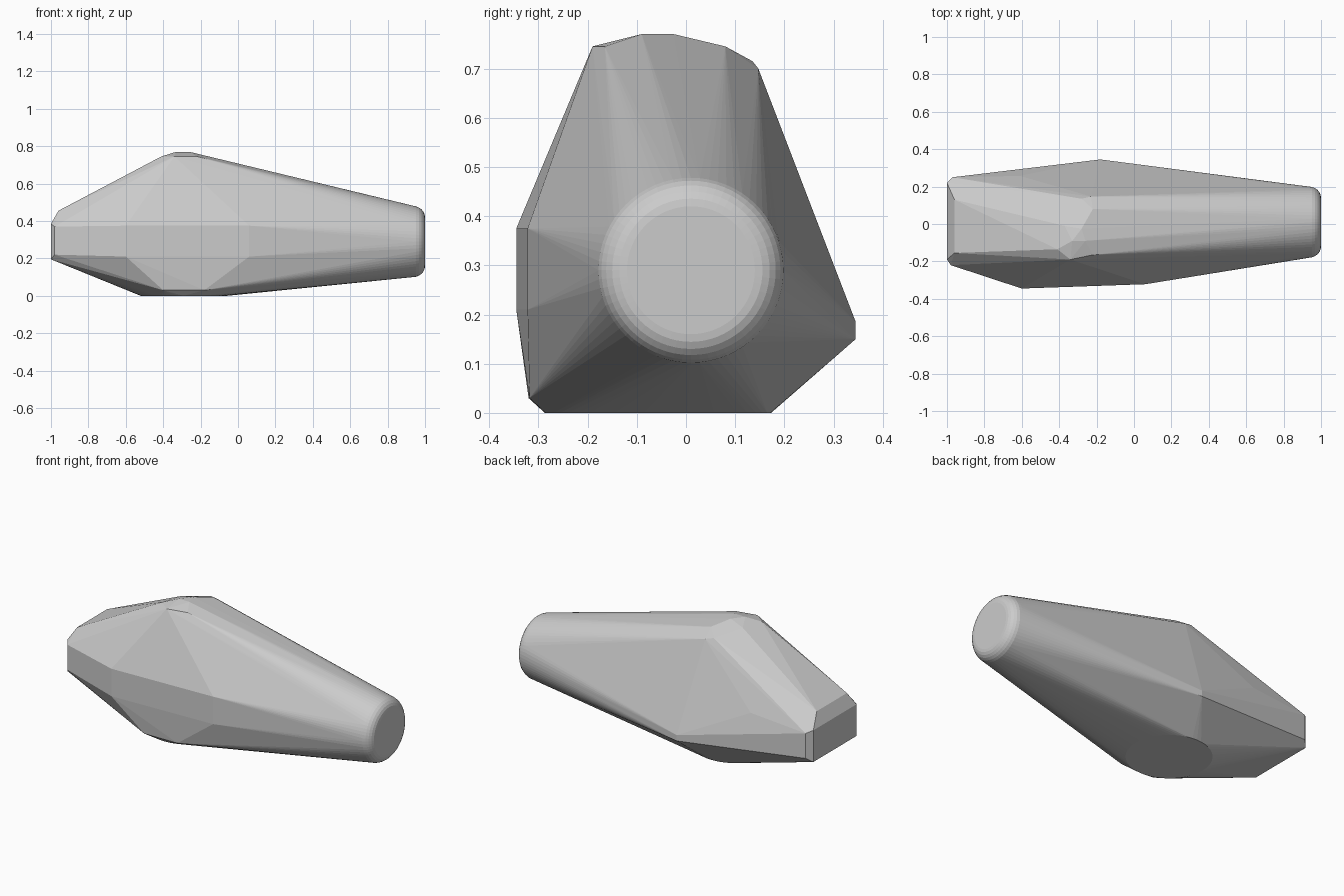
import bpy, bmesh
from math import sin, cos, pi, radians

cube = bpy.data.objects.get("Cube")
if cube:
    bpy.data.objects.remove(cube, do_unlink=True)

mat = bpy.data.materials.new("stone grey")
mat.use_nodes = True
grey = (0.6, 0.6, 0.6, 1)
mat.diffuse_color = grey
mat.node_tree.nodes["Principled BSDF"].inputs["Base Color"].default_value = grey

bm = bmesh.new()


def add(*points):
    for p in points:
        bm.verts.new(p)


def ring(point, count):
    for i in range(count):
        a = 2 * pi * i / count
        add(point(cos(a), sin(a)))


# Rounded round tip
for step in range(7):
    t = radians(15 * step)
    r = 0.13 + 0.06 * cos(t)
    x = 0.935 + 0.065 * sin(t)
    ring(lambda c, s: (x, 0.01 + r * c, 0.29 + r * s), 64)

# Flat round base
ring(lambda c, s: (-0.29 + 0.23 * c, -0.057 + 0.23 * s, 0), 48)

# Blunt chamfered end
for z in (0.195, 0.385):
    add((-1, -0.19, z), (-1, 0.22, z))
for z in (0.22, 0.37):
    add((-0.98, -0.22, z), (-0.97, 0.25, z))
add((-0.96, -0.155, 0.455), (-0.96, 0.13, 0.455))

# Front facet corners
for z in (0.21, 0.375):
    add((-0.6, -0.345, z), (0.06, -0.322, z))
add((-0.4, -0.32, 0.03), (-0.18, -0.318, 0.03))

# Back ridge and shoulder
add((-0.18, 0.345, 0.15), (-0.18, 0.345, 0.185), (-0.61, 0.257, 0.4))

# Worn crest
add((-0.33, -0.09, 0.77), (-0.26, -0.09, 0.77), (-0.28, -0.025, 0.77),
    (-0.41, -0.135, 0.745), (-0.34, -0.19, 0.745), (-0.22, -0.165, 0.745),
    (-0.37, -0.01, 0.745), (-0.22, 0.08, 0.745),
    (-0.28, 0.135, 0.715), (-0.23, 0.147, 0.7), (-0.34, 0.1, 0.705))

# Skin the points with one convex surface
hull = bmesh.ops.convex_hull(bm, input=bm.verts[:])
loose = {g for g in hull["geom_interior"] + hull["geom_unused"]
         if isinstance(g, bmesh.types.BMVert)}
bmesh.ops.delete(bm, geom=list(loose), context='VERTS')
bmesh.ops.dissolve_limit(bm, angle_limit=radians(0.5), verts=bm.verts[:], edges=bm.edges[:])
bmesh.ops.recalc_face_normals(bm, faces=bm.faces[:])

mesh = bpy.data.meshes.new("faceted_body")
bm.to_mesh(mesh)
bm.free()
mesh.materials.append(mat)
body = bpy.data.objects.new("faceted_body", mesh)
bpy.context.collection.objects.link(body)
